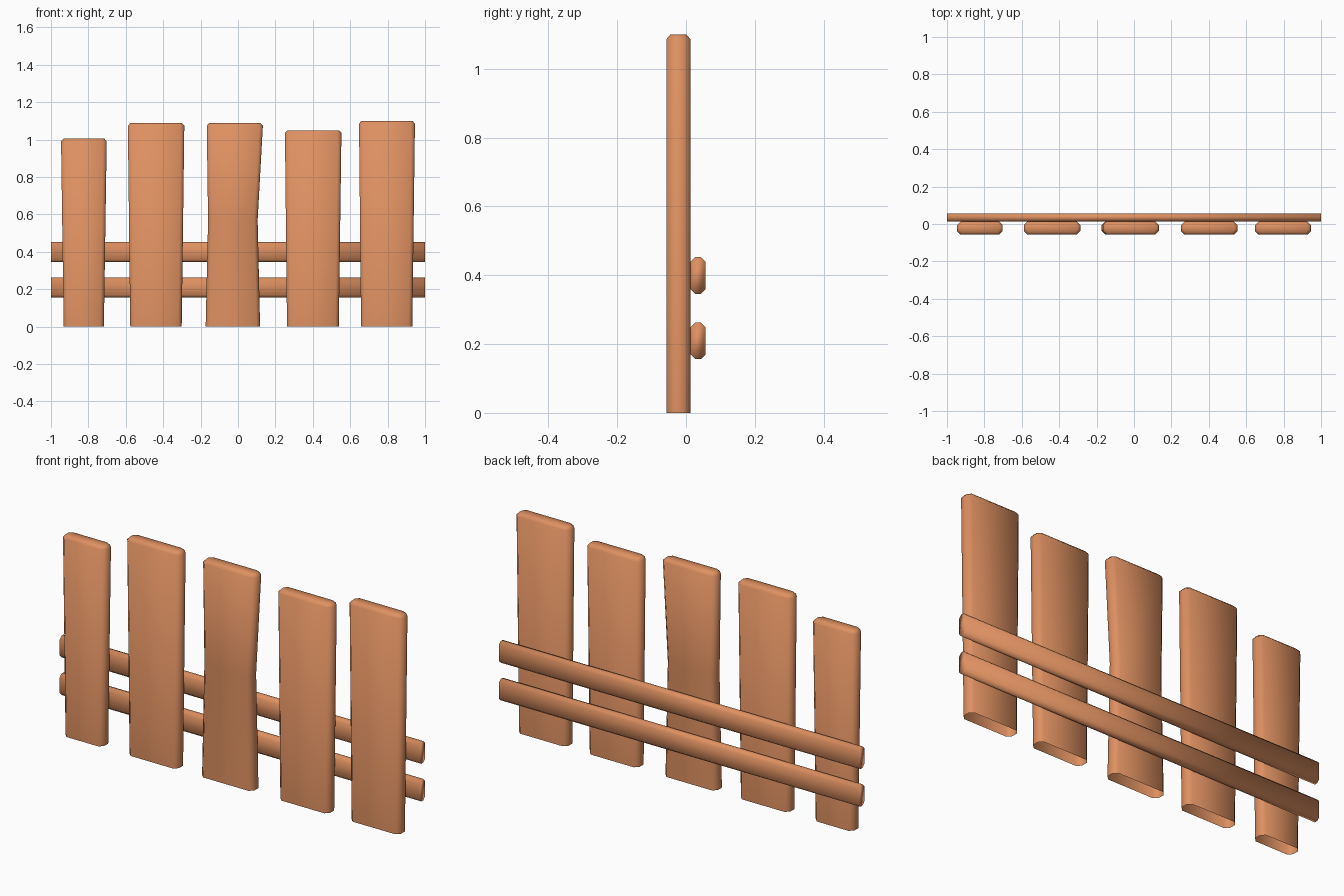
import bpy, bmesh

if "Cube" in bpy.data.objects:
    bpy.data.objects.remove(bpy.data.objects["Cube"])

wood = bpy.data.materials.new("orange_wood")
wood.diffuse_color = (0.73, 0.28, 0.12, 1)
wood.use_nodes = True
wood.node_tree.nodes["Principled BSDF"].inputs["Base Color"].default_value = wood.diffuse_color


def chamfered(a0, a1, b0, b1, c):
    """Chamfered rectangle, counter-clockwise."""
    return [(a0 + c, b0), (a1 - c, b0), (a1, b0 + c), (a1, b1 - c),
            (a1 - c, b1), (a0 + c, b1), (a0, b1 - c), (a0, b0 + c)]


def loft(name, rings, cap_start, cap_end):
    bm = bmesh.new()
    loops = [[bm.verts.new(p) for p in ring] for ring in rings]
    n = len(loops[0])
    for lo, hi in zip(loops, loops[1:]):
        for i in range(n):
            j = (i + 1) % n
            bm.faces.new((lo[i], lo[j], hi[j], hi[i]))
    if cap_start:
        bm.faces.new(loops[0][::-1])
    if cap_end:
        bm.faces.new(loops[-1])
    for f in bm.faces:
        f.smooth = True
    me = bpy.data.meshes.new(name)
    bm.to_mesh(me)
    bm.free()
    me.materials.append(wood)
    ob = bpy.data.objects.new(name, me)
    bpy.context.collection.objects.link(ob)


Y0, Y1 = -0.057, 0.013


# Upright planks: open underneath, bevelled on top; stations are (z, left, right)
def plank(name, stations):
    rings = [[(x, y, z) for x, y in chamfered(l, r, Y0, Y1, 0.019)]
             for z, l, r in stations]
    z, l, r = stations[-1]
    rings.append([(x, y, z + 0.014) for x, y in
                  chamfered(l + 0.013, r - 0.013, Y0 + 0.012, Y1 - 0.012, 0.015)])
    loft(name, rings, False, True)


planks = [
    [(0, -0.932, -0.717), (0.991, -0.946, -0.702)],
    [(0, -0.576, -0.301), (1.074, -0.589, -0.287)],
    [(0, -0.173, 0.118), (0.57, -0.160, 0.105), (1.074, -0.167, 0.133)],
    [(0, 0.262, 0.539), (1.036, 0.251, 0.553)],
    [(0, 0.658, 0.932), (1.086, 0.647, 0.946)],
]
for i, s in enumerate(planks):
    plank(f"fence_plank_{i + 1}", s)

# Horizontal rails behind the planks
for name, z0, z1 in (("lower_rail", 0.156, 0.263), ("upper_rail", 0.345, 0.453)):
    section = chamfered(0.013, 0.057, z0, z1, 0.014)
    loft(name, [[(x, y, z) for y, z in section] for x in (-1, 1)], True, True)
